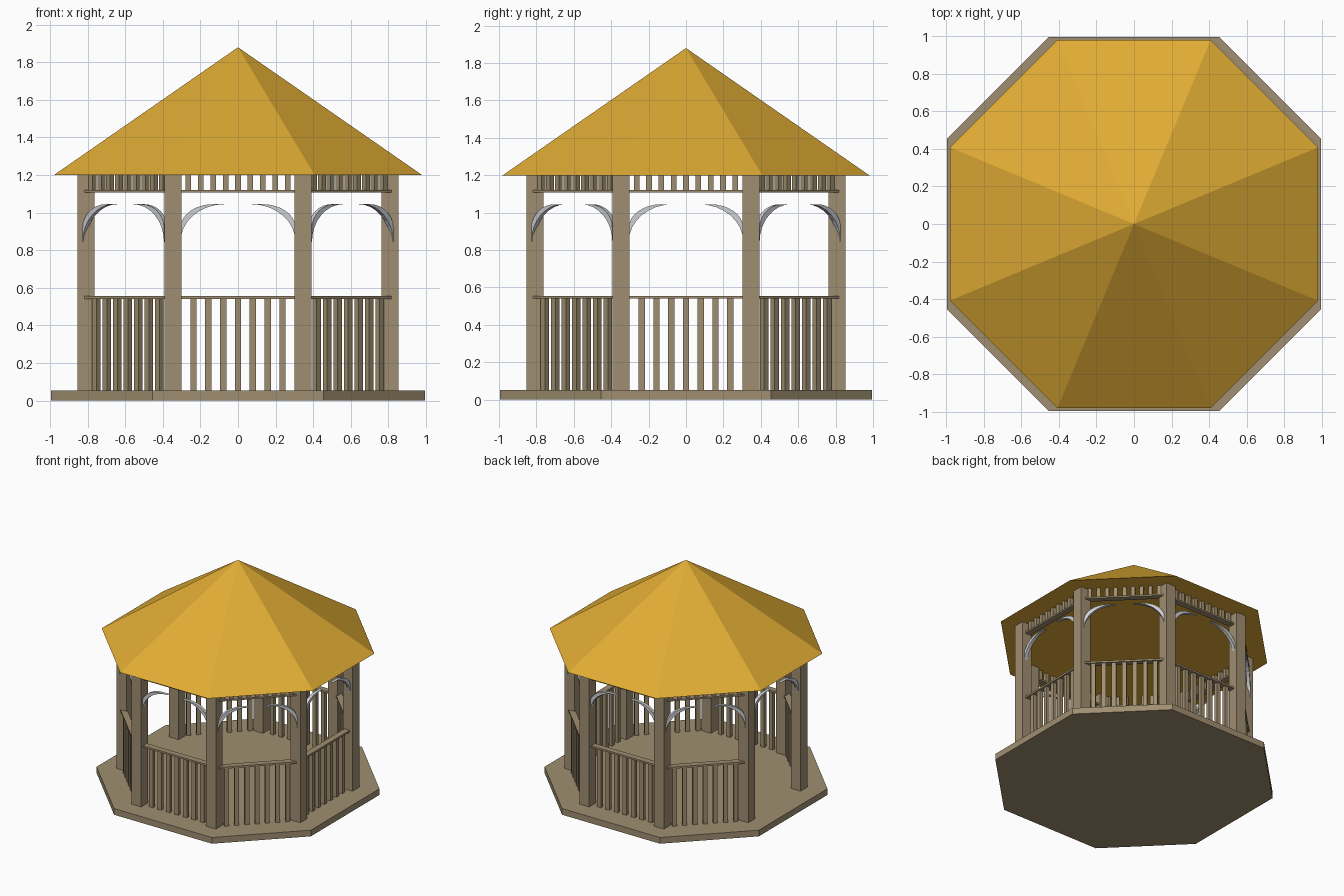
import bpy, bmesh, math
from mathutils import Matrix, Vector

if "Cube" in bpy.data.objects:
    bpy.data.objects.remove(bpy.data.objects["Cube"])


def material(name, rgb):
    m = bpy.data.materials.new(name)
    lin = [(c / 255 / 12.92) if c < 10 else ((c / 255 + 0.055) / 1.055) ** 2.4 for c in rgb]
    m.diffuse_color = (*lin, 1)
    m.use_nodes = True
    m.node_tree.nodes["Principled BSDF"].inputs["Base Color"].default_value = m.diffuse_color
    return m


WOOD = material("weathered wood", (160, 143, 113))
ROOF = material("ochre roof", (224, 172, 52))
GREY = material("light grey", (205, 207, 211))


def finish(bm, name, mat):
    bmesh.ops.recalc_face_normals(bm, faces=bm.faces)
    me = bpy.data.meshes.new(name)
    bm.to_mesh(me)
    bm.free()
    me.materials.append(mat)
    ob = bpy.data.objects.new(name, me)
    bpy.context.collection.objects.link(ob)
    return ob


def add_box(bm, lo, hi):
    mid = [(a + b) / 2 for a, b in zip(lo, hi)]
    size = [b - a for a, b in zip(lo, hi)]
    bmesh.ops.create_cube(bm, size=1, matrix=Matrix.Translation(mid) @ Matrix.Diagonal((*size, 1)))


def add_prism(bm, pts, offset):
    # extrude a planar outline along an offset vector
    f = bm.faces.new([bm.verts.new(p) for p in pts])
    res = bmesh.ops.extrude_face_region(bm, geom=[f], use_keep_orig=True)
    verts = [v for v in res["geom"] if isinstance(v, bmesh.types.BMVert)]
    bmesh.ops.translate(bm, verts=verts, vec=Vector(offset))


def octagon(a, h, z):
    return [(h, -a, z), (a, -h, z), (a, h, z), (h, a, z),
            (-h, a, z), (-a, h, z), (-a, -h, z), (-h, -a, z)]


# floor slab
bm = bmesh.new()
add_prism(bm, octagon(0.995, 0.455, 0), (0, 0, 0.052))
finish(bm, "floor", WOOD)

# eight-sided roof, closed underneath
bm = bmesh.new()
eave = [bm.verts.new(p) for p in octagon(0.98, 0.408, 1.2)]
apex = bm.verts.new((0, 0, 1.88))
bm.faces.new(eave)
for i in range(8):
    bm.faces.new((eave[i], eave[(i + 1) % 8], apex))
finish(bm, "roof", ROOF)

# posts at the octagon corners
bm = bmesh.new()
for x, y, z in octagon(0.808, 0.347, 0):
    add_box(bm, (x - 0.045, y - 0.045, 0.04), (x + 0.045, y + 0.045, 1.21))
finish(bm, "posts", WOOD)


def railing(bm, a):
    add_box(bm, (-0.31, -a - 0.025, 0.54), (0.31, -a + 0.025, 0.555))
    for i in range(7):
        x = (i - 3) * 0.079
        add_box(bm, (x - 0.017, -a - 0.015, 0.04), (x + 0.017, -a + 0.015, 0.545))


def frieze(bm, a):
    add_box(bm, (-0.31, -a - 0.025, 1.107), (0.31, -a + 0.025, 1.12))
    for i in range(9):
        x = (i - 4) * 0.066
        add_box(bm, (x - 0.015, -a - 0.015, 1.115), (x + 0.015, -a + 0.015, 1.205))


def brackets(bm, a):
    # crescent-shaped corner braces on both sides of the opening
    n = 8
    ang = [math.pi / 2 * i / n for i in range(n + 1)]
    inner = [(0.07 + 0.236 * math.cos(t), 0.845 + 0.2 * math.sin(t)) for t in ang]
    outer = [(0.13 + 0.176 * math.cos(t), 0.92 + 0.125 * math.sin(t)) for t in ang]
    for s in (-1, 1):
        pts = [(s * x, -a - 0.013, z) for x, z in inner + outer[::-1]]
        add_prism(bm, pts, (0, 0.026, 0))


# side panels; the left side (-x) is the entrance with no railing
names = ["front", "front_right", "right", "back_right", "back", "back_left", "left", "front_left"]
for k, side in enumerate(names):
    a = 0.83 if k % 2 else 0.80
    parts = [("frieze", frieze, a, WOOD), ("brackets", brackets, a + 0.02, GREY)]
    if side != "left":
        parts.append(("railing", railing, a, WOOD))
    for part, build, dist, mat in parts:
        bm = bmesh.new()
        build(bm, dist)
        bm.transform(Matrix.Rotation(math.radians(45 * k), 4, 'Z'))
        finish(bm, side + "_" + part, mat)
